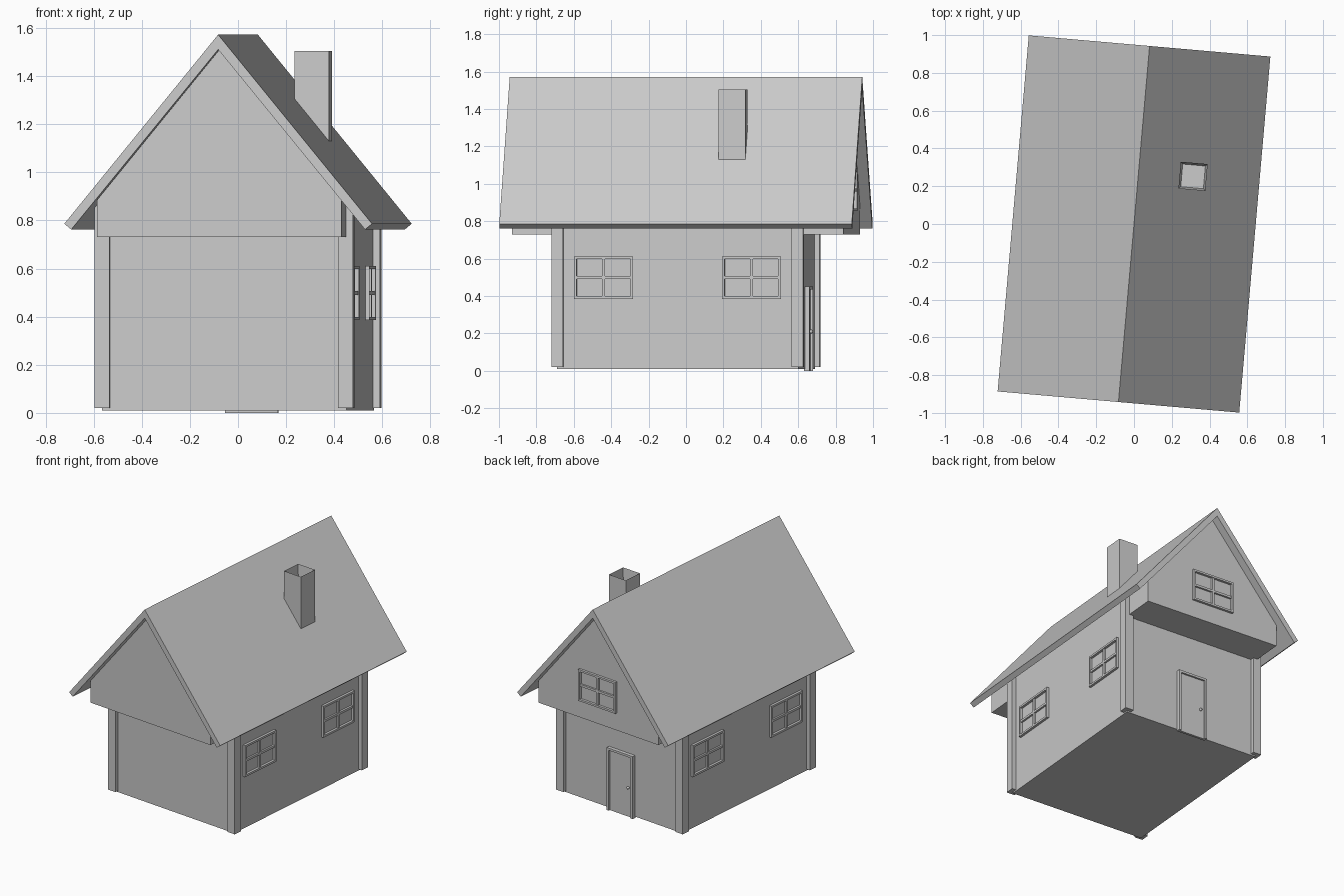
import bpy, bmesh, math
from mathutils import Matrix, Vector

if "Cube" in bpy.data.objects:
    bpy.data.objects.remove(bpy.data.objects["Cube"])

TURN = Matrix.Rotation(math.radians(-5), 4, 'Z')   # whole house is turned slightly


def finish(name, bm, place=Matrix()):
    bmesh.ops.transform(bm, matrix=TURN @ place, verts=bm.verts)
    bmesh.ops.recalc_face_normals(bm, faces=bm.faces)
    me = bpy.data.meshes.new(name)
    bm.to_mesh(me)
    bm.free()
    ob = bpy.data.objects.new(name, me)
    bpy.context.collection.objects.link(ob)
    return ob


def add_box(bm, lo, hi):
    lo, hi = Vector(lo), Vector(hi)
    m = Matrix.Translation((lo + hi) / 2) @ Matrix.Diagonal((*(hi - lo), 1))
    return bmesh.ops.create_cube(bm, size=1, matrix=m)['verts']


def boxes(name, parts, place=Matrix()):
    bm = bmesh.new()
    for lo, hi in parts:
        add_box(bm, lo, hi)
    return finish(name, bm, place)


def prism(name, profile, half_len):
    """Extrude an x-z profile along y, centred."""
    bm = bmesh.new()
    face = bm.faces.new([bm.verts.new((x, -half_len, z)) for x, z in profile])
    ext = bmesh.ops.extrude_face_region(bm, geom=[face])['geom']
    bmesh.ops.translate(bm, vec=(0, 2 * half_len, 0),
                        verts=[v for v in ext if isinstance(v, bmesh.types.BMVert)])
    return finish(name, bm)


# Ground floor, overhanging attic and roof
W = 0.51
boxes("ground_floor", [((-W, -0.648, 0.01), (W, 0.648, 0.73))])
prism("attic", [(-W, 0.73), (W, 0.73), (W, 0.885), (0, 1.509), (-W, 0.885)], 0.889)
prism("roof", [(0, 1.572), (0.642, 0.786), (0.613, 0.762), (0, 1.51),
               (-0.613, 0.762), (-0.642, 0.786)], 0.946)

# Corner posts
for sx, side in ((-1, "left"), (1, "right")):
    for sy, end in ((-1, "front"), (1, "back")):
        x, y = sx * 0.508, sy * 0.645
        boxes(f"{end}_{side}_post", [((x - 0.031, y - 0.031, 0.02), (x + 0.031, y + 0.031, 0.87))])

# Hollow chimney
bm = bmesh.new()
add_box(bm, (0.218, 0.207, 1.0), (0.361, 0.350, 1.503))
bm.faces.ensure_lookup_table()
top = max(bm.faces, key=lambda f: f.calc_center_median().z)
bmesh.ops.inset_region(bm, faces=[top], thickness=0.016)
bmesh.ops.translate(bm, vec=(0, 0, -0.14), verts=top.verts)
finish("chimney", bm)


# Windows: drawn in x-z, facing -y, then turned onto a wall
def window(name, pos, angle):
    w, h, b, d = 0.158, 0.113, 0.014, 0.017
    bars = [((-w, -d, s * h - (b if s > 0 else 0)), (w, 0.005, s * h + (b if s < 0 else 0)))
            for s in (-1, 1)]
    bars += [((s * w - (b if s > 0 else 0), -d, b - h), (s * w + (b if s < 0 else 0), 0.005, h - b))
             for s in (-1, 1)]
    bars += [((-0.008, 0.004 - d, b - h), (0.008, 0.005, h - b)),
             ((b - w, 0.004 - d, -0.008), (w - b, 0.005, 0.008))]
    boxes(name, bars, Matrix.Translation(pos) @ Matrix.Rotation(math.radians(angle), 4, 'Z'))


for sx, side in ((-1, "left"), (1, "right")):
    for sy, end in ((-1, "front"), (1, "back")):
        window(f"{side}_{end}_window", (sx * W, sy * 0.397, 0.498), 90 * sx)
window("attic_window", (0, 0.889, 0.968), 180)

# Back door with frame and knob
boxes("door_frame", [((-0.11, 0.643, 0), (-0.094, 0.673, 0.45)),
                     ((0.094, 0.643, 0), (0.11, 0.673, 0.45)),
                     ((-0.094, 0.643, 0.434), (0.094, 0.673, 0.45))])
boxes("door", [((-0.094, 0.643, 0), (0.094, 0.660, 0.434))])
bm = bmesh.new()
bmesh.ops.create_uvsphere(bm, u_segments=16, v_segments=10, radius=0.01,
                          matrix=Matrix.Translation((-0.065, 0.666, 0.21)))
for f in bm.faces:
    f.smooth = True
finish("door_knob", bm)
